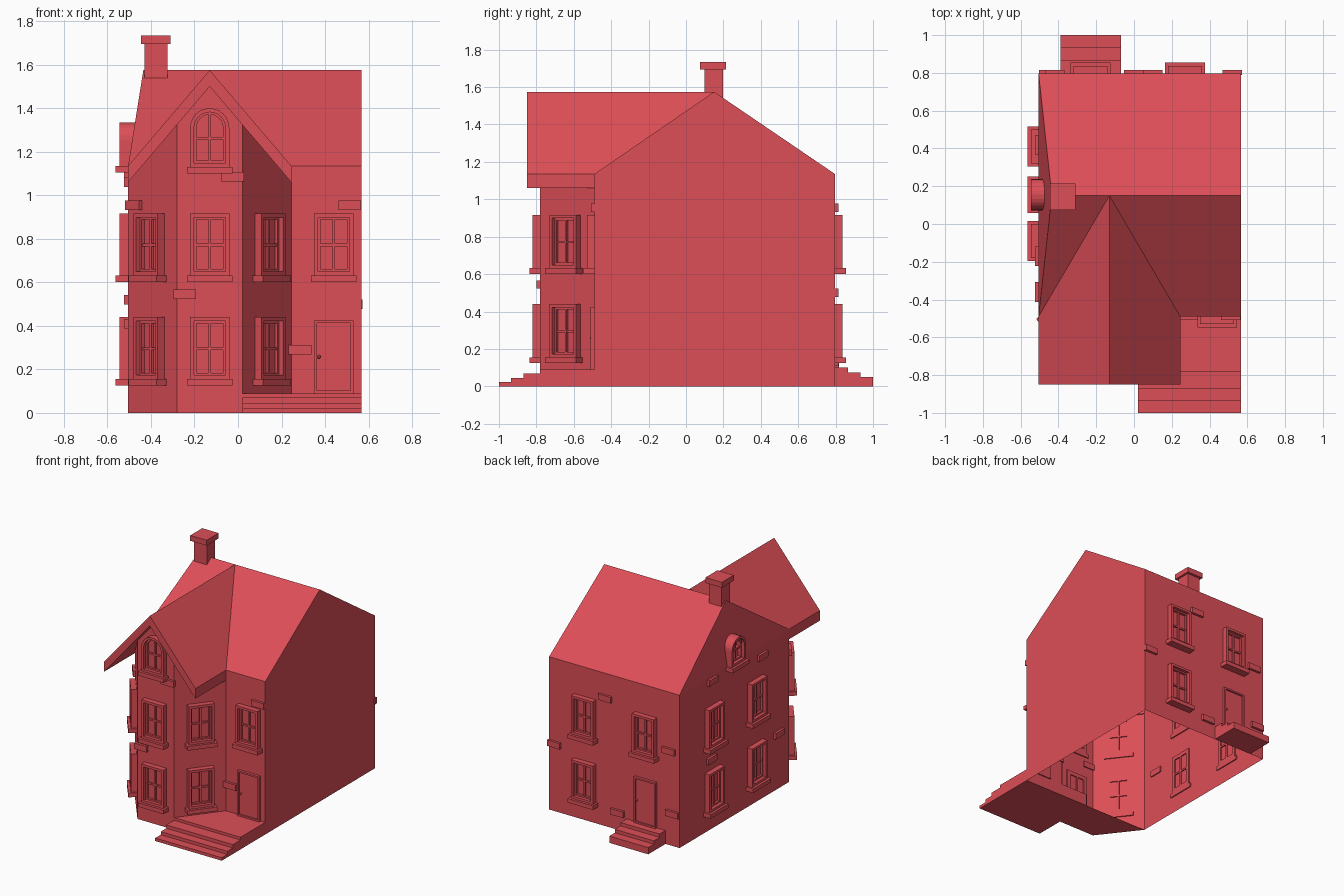
import bpy, bmesh, math
from mathutils import Matrix, Vector

cube = bpy.data.objects.get("Cube")
if cube:
    bpy.data.objects.remove(cube, do_unlink=True)

red = bpy.data.materials.new("brick red")
red.use_nodes = True
red.diffuse_color = (0.72, 0.076, 0.095, 1)
red.node_tree.nodes["Principled BSDF"].inputs["Base Color"].default_value = red.diffuse_color

# Main dimensions
LEFT, RIGHT, FRONT, BACK = -0.505, 0.567, -0.49, 0.797
EAVE, RIDGE, RIDGE_Y, LEAN = 1.135, 1.575, 0.15, -0.435
BAY_C, BAY_OUT, BAY_IN, BAY_Y, OVERHANG, THICK = -0.13, 0.375, 0.15, -0.78, -0.85, 0.075


def finish(name, bm, matrix=None, recalc=True):
    if recalc:
        bmesh.ops.recalc_face_normals(bm, faces=bm.faces)
    mesh = bpy.data.meshes.new(name)
    bm.to_mesh(mesh)
    bm.free()
    mesh.materials.append(red)
    obj = bpy.data.objects.new(name, mesh)
    if matrix:
        obj.matrix_world = matrix
    bpy.context.collection.objects.link(obj)
    return obj


def face(bm, *points):
    return bm.faces.new([bm.verts.new(p) for p in points])


def box(bm, x0, x1, y0, y1, z0, z1):
    size = Vector((x1 - x0, y1 - y0, z1 - z0))
    mid = Vector((x0 + x1, y0 + y1, z0 + z1)) / 2
    bmesh.ops.create_cube(bm, size=1, matrix=Matrix.Translation(mid) @ Matrix.Diagonal((*size, 1)))


def loft(bm, rings, closed):
    """Quads between successive loops; either a closed tube or capped ends."""
    loops = [[bm.verts.new(p) for p in ring] for ring in rings]
    pairs = list(zip(loops, loops[1:]))
    if closed:
        pairs.append((loops[-1], loops[0]))
    else:
        bm.faces.new(loops[0])
        bm.faces.new(loops[-1])
    for a, b in pairs:
        for i in range(len(a)):
            j = (i + 1) % len(a)
            bm.faces.new((a[i], a[j], b[j], b[i]))


def wall(x, y, angle):
    # Local x runs along the wall, local -y points outward
    return Matrix.Translation((x, y, 0)) @ Matrix.Rotation(angle, 4, 'Z')


slant = math.atan2(FRONT - BAY_Y, BAY_OUT - BAY_IN)
mid_off, mid_y = (BAY_OUT + BAY_IN) / 2, (FRONT + BAY_Y) / 2
front_wall = wall(0, FRONT, 0)
bay_front = wall(BAY_C, BAY_Y, 0)
bay_left = wall(BAY_C + mid_off, mid_y, slant)
bay_right = wall(BAY_C - mid_off, mid_y, -slant)
back_wall = wall(0, BACK, math.pi)
side_wall = wall(LEFT, 0, -math.pi / 2)

# House shell, open underneath
bm = bmesh.new()
bay_edge = BAY_C + BAY_OUT
face(bm, (RIGHT, BACK, 0), (LEFT, BACK, 0), (LEFT, BACK, EAVE), (RIGHT, BACK, EAVE))
face(bm, (RIGHT, FRONT, 0), (RIGHT, BACK, 0), (RIGHT, BACK, EAVE),
     (RIGHT, RIDGE_Y, RIDGE), (RIGHT, FRONT, EAVE))
face(bm, (LEFT, BACK, 0), (LEFT, FRONT, 0), (LEFT, FRONT, EAVE), (LEFT, BACK, EAVE))
face(bm, (LEFT, BACK, EAVE), (LEFT, FRONT, EAVE), (LEAN, RIDGE_Y, RIDGE))
face(bm, (RIGHT, BACK, EAVE), (LEFT, BACK, EAVE), (LEAN, RIDGE_Y, RIDGE), (RIGHT, RIDGE_Y, RIDGE))
face(bm, (LEFT, FRONT, EAVE), (RIGHT, FRONT, EAVE), (RIGHT, RIDGE_Y, RIDGE), (LEAN, RIDGE_Y, RIDGE))
face(bm, (bay_edge, FRONT, 0), (RIGHT, FRONT, 0), (RIGHT, FRONT, EAVE), (bay_edge, FRONT, EAVE))
bmesh.ops.remove_doubles(bm, verts=bm.verts, dist=0.001)
finish("house_shell", bm)

# Three-sided bay, its walls meeting the underside of its roof
bm = bmesh.new()
slope = (RIDGE - EAVE) / BAY_OUT
low, peak = EAVE - THICK, RIDGE - THICK
shoulder = peak - BAY_IN * slope
a, b, c, d = (BAY_C - BAY_OUT, FRONT), (BAY_C - BAY_IN, BAY_Y), (BAY_C + BAY_IN, BAY_Y), (bay_edge, FRONT)
face(bm, (*a, 0), (*b, 0), (*b, shoulder), (*a, low))
face(bm, (*b, 0), (*c, 0), (*c, shoulder), (BAY_C, BAY_Y, peak), (*b, shoulder))
face(bm, (*c, 0), (*d, 0), (*d, low), (*c, shoulder))
face(bm, (*a, 0), (*d, 0), (*c, 0), (*b, 0))
bmesh.ops.remove_doubles(bm, verts=bm.verts, dist=0.001)
finish("bay_walls", bm, recalc=False)

# Bay roof running back into the main roof
bm = bmesh.new()
section = [(-BAY_OUT, low, FRONT), (-BAY_OUT, EAVE, FRONT), (0, RIDGE, RIDGE_Y),
           (BAY_OUT, EAVE, FRONT), (BAY_OUT, low, FRONT), (0, peak, RIDGE_Y)]
loft(bm, [[(BAY_C + x, OVERHANG, z) for x, z, y in section],
          [(BAY_C + x, y, z) for x, z, y in section]], False)
finish("bay_roof", bm)

# Chimney
bm = bmesh.new()
box(bm, -0.43, -0.325, 0.098, 0.197, 1.53, 1.7)
box(bm, -0.445, -0.31, 0.075, 0.215, 1.695, 1.735)
finish("chimney", bm)


def outline(u, z0, w, h, inset, arched):
    r = w / 2 - inset
    if not arched:
        return [(u - r, z0 + inset), (u + r, z0 + inset), (u + r, z0 + h - inset), (u - r, z0 + h - inset)]
    spring = z0 + h - w / 2
    arc = [(u + r * math.cos(t), spring + r * math.sin(t)) for t in [math.pi * i / 12 for i in range(13)]]
    return [(u - r, z0 + inset), (u + r, z0 + inset)] + arc


def frame(bm, spec, inset, band, depth, deep, arched):
    outer, inner = outline(*spec, inset, arched), outline(*spec, inset + band, arched)
    loft(bm, [[(x, y, z) for x, z in pts] for pts, y in
              ((outer, deep), (outer, -depth), (inner, -depth), (inner, deep))], True)


def window(name, place, u, z0, w=0.18, h=0.285, arched=False, deep=0.008):
    bm = bmesh.new()
    spec = (u, z0, w, h)
    frame(bm, spec, 0, 0.018, 0.04, deep, arched)
    frame(bm, spec, 0.017, 0.012, 0.016, deep, arched)
    bar, mid = 0.006, z0 + h * 0.49
    box(bm, u - bar, u + bar, -0.012, deep, z0 + 0.02, z0 + h - 0.02)
    box(bm, u - w / 2 + 0.02, u + w / 2 - 0.02, -0.011, deep, mid - bar, mid + bar)
    box(bm, u - w / 2 - 0.015, u + w / 2 + 0.015, -0.058, deep, z0 - 0.03, z0)
    finish(name, bm, place)


# Windows on both storeys
for floor, z in (("lower", 0.155), ("upper", 0.632)):
    window(floor + "_bay_window", bay_front, 0, z)
    window(floor + "_bay_left_window", bay_left, 0, z)
    window(floor + "_bay_right_window", bay_right, 0, z)
    window(floor + "_back_window", back_wall, -0.27, z)
    window(floor + "_side_rear_window", side_wall, -0.41, z)
    window(floor + "_side_front_window", side_wall, 0.09, z)
window("front_upper_window", front_wall, 0.44, 0.632)
window("back_upper_window", back_wall, 0.23, 0.632)
window("bay_arched_window", bay_front, 0, 1.13, h=0.27, arched=True)
window("side_arched_window", side_wall, -0.155, EAVE, w=0.165, h=0.2, arched=True, deep=0.04)


def door(name, place, u, z0, h):
    bm = bmesh.new()
    frame(bm, (u, z0, 0.18, h), 0, 0.012, 0.02, 0.008, False)
    box(bm, u - 0.08, u + 0.08, -0.008, 0.008, z0, z0 + h - 0.01)
    bmesh.ops.create_icosphere(bm, subdivisions=2, radius=0.009,
                               matrix=Matrix.Translation((u - 0.068, -0.014, z0 + h / 2)))
    finish(name, bm, place)


door("front_door", front_wall, 0.44, 0.09, 0.335)
door("back_door", back_wall, 0.23, 0.1, 0.34)


def stairs(name, place, u0, u1, steps):
    # Each step is (reach from the wall, height), top step first
    profile = [(0, 0), (0, steps[0][1])]
    for i, (reach, z) in enumerate(steps):
        below = steps[i + 1][1] if i + 1 < len(steps) else 0
        profile += [(-reach, z), (-reach, below)]
    bm = bmesh.new()
    loft(bm, [[(u, y, z) for y, z in profile] for u in (u0, u1)], False)
    finish(name, bm, place)


stairs("front_porch_steps", front_wall, BAY_C + BAY_IN, RIGHT,
       [(0.29, 0.09), (0.38, 0.07), (0.445, 0.045), (0.51, 0.022)])
stairs("back_steps", back_wall, 0.07, 0.39, [(0.07, 0.1), (0.137, 0.075), (0.203, 0.05)])

# Scattered raised bricks
bricks = {
    "front": (front_wall, [(0.285, 0.29), (0.513, 0.955)]),
    "bay": (bay_front, [(-0.115, 0.545), (0.105, 1.085)]),
    "bay_side": (bay_right, [(-0.13, 0.955)]),
    "back": (back_wall, [(-0.1, 0.955), (-0.52, 0.5), (0.42, 0.7), (0, 0.13), (0.45, 0.24)]),
    "side": (side_wall, [(-0.42, 1.1), (0.17, 1.06), (-0.43, 0.52), (0.36, 0.41)]),
}
for side, (place, spots) in bricks.items():
    bm = bmesh.new()
    for u, z in spots:
        box(bm, u - 0.052, u + 0.052, -0.018, 0.008, z - 0.022, z + 0.022)
    finish(side + "_bricks", bm, place)
